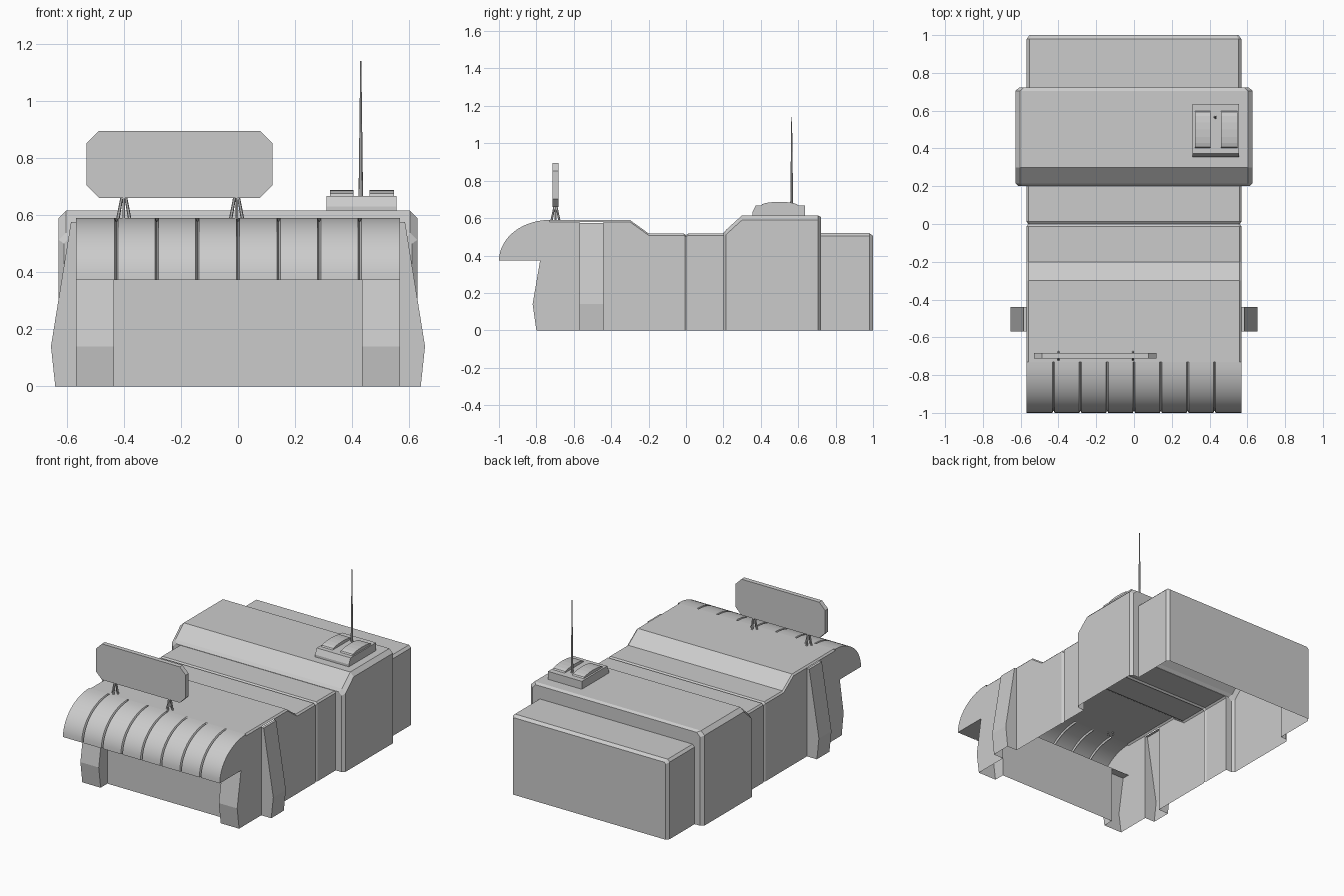
import bpy, bmesh, math
from mathutils import Vector

if "Cube" in bpy.data.objects:
    bpy.data.objects.remove(bpy.data.objects["Cube"])


def make(name, verts, faces):
    me = bpy.data.meshes.new(name)
    me.from_pydata(verts, [], faces)
    bm = bmesh.new()
    bm.from_mesh(me)
    bmesh.ops.remove_doubles(bm, verts=bm.verts, dist=1e-5)
    bmesh.ops.recalc_face_normals(bm, faces=bm.faces)
    bm.to_mesh(me)
    bm.free()
    ob = bpy.data.objects.new(name, me)
    bpy.context.collection.objects.link(ob)
    return ob


def prism(name, profile, a, b, place):
    """Extrude a closed 2D profile from a to b; place(p, q, t) gives xyz."""
    n = len(profile)
    verts = [place(p, q, t) for t in (a, b) for p, q in profile]
    faces = [tuple(range(n)), tuple(range(n, 2 * n))]
    faces += [(i, (i + 1) % n, n + (i + 1) % n, n + i) for i in range(n)]
    return make(name, verts, faces)


def open_faces(ob, test):
    """Delete faces whose centre passes the test."""
    bm = bmesh.new()
    bm.from_mesh(ob.data)
    bm.normal_update()
    bad = [f for f in bm.faces if test(f)]
    bmesh.ops.delete(bm, geom=bad, context='FACES')
    bm.to_mesh(ob.data)
    bm.free()


def rod(name, p, q, r1, r2, sides=6):
    p, q = Vector(p), Vector(q)
    bpy.ops.mesh.primitive_cone_add(vertices=sides, radius1=r1, radius2=r2,
                                    depth=(q - p).length, location=(p + q) / 2)
    ob = bpy.context.object
    ob.name = name
    ob.rotation_euler = (q - p).to_track_quat('Z', 'Y').to_euler()
    return ob


# Body shell: chamfered sections lofted front to back, open underneath
# (y, half width, height, chamfer)
sections = [(-.73, .568, .59, .01), (-.57, .568, .59, .01), (-.44, .568, .59, .01),
            (-.30, .568, .59, .01), (-.20, .568, .518, .01), (-.012, .568, .518, .01),
            (0, .56, .508, .01), (.012, .568, .518, .01), (.20, .568, .518, .01),
            (.20, .61, .52, .02), (.215, .628, .538, .025), (.30, .628, .615, .025),
            (.705, .628, .615, .025), (.722, .608, .605, .025),
            (.722, .568, .52, .015), (.98, .568, .52, .015), (1.0, .553, .505, .01)]
verts, faces = [], []
for y, w, h, c in sections:
    verts += [(-w, y, 0), (-w, y, h - c), (-w + c, y, h),
              (w - c, y, h), (w, y, h - c), (w, y, 0)]
for s in range(len(sections) - 1):
    for k in range(5):
        if s == 1 and k in (0, 4):      # recess behind side pillars
            continue
        i = s * 6 + k
        faces.append((i, i + 1, i + 7, i + 6))
last = (len(sections) - 1) * 6
faces.append(tuple(range(last, last + 6)))
make("body_shell", verts, faces)

# Front wall between the corner pillars
make("front_wall", [(-.435, -.73, 0), (.435, -.73, 0), (.435, -.73, .375), (-.435, -.73, .375)],
     [(0, 1, 2, 3)])

# Rounded visor with grooves across the front
xs = [-.568]
for i in range(-3, 4):
    xs += [i * .142 - .006, i * .142, i * .142 + .006]
xs.append(.568)
N = 14
verts, faces = [], []
for j, x in enumerate(xs):
    d = .012 if 0 < j < len(xs) - 1 and j % 3 == 2 else 0
    for i in range(N + 1):
        a = math.pi / 2 * i / N
        verts.append((x, -.73 - (.27 - d) * math.cos(a), .373 + (.217 - d) * math.sin(a)))
    verts.append((x, -.73, .373))
R = N + 2
for j in range(len(xs) - 1):
    for i in list(range(N)) + [N + 1]:   # back stays open to the body
        k = (i + 1) % R
        faces.append((j * R + i, j * R + k, (j + 1) * R + k, (j + 1) * R + i))
faces += [tuple(range(R)), tuple(range((len(xs) - 1) * R, len(xs) * R))]
visor = make("front_visor", verts, faces)
bpy.context.view_layer.objects.active = visor
visor.select_set(True)
bpy.ops.object.shade_smooth_by_angle(angle=math.radians(25))

# Corner and side pillars, hollow like the shell
for s, side in ((-1, "left"), (1, "right")):
    p = prism("front_pillar_" + side, [(-.73, 0), (-.80, 0), (-.82, .14), (-.78, .374), (-.73, .374)],
              s * .435, s * .568, lambda a, b, t: (t, a, b))
    open_faces(p, lambda f: f.calc_center_median().z < .001 or
               (abs(f.normal.y) > .9 and f.calc_center_median().y > -.74))
    p = prism("side_pillar_" + side, [(.568, 0), (.64, 0), (.655, .14), (.585, .575), (.568, .575)],
              -.57, -.44, lambda a, b, t, s=s: (s * a, t, b))
    open_faces(p, lambda f: f.calc_center_median().z < .001 or
               (abs(f.normal.x) > .9 and abs(f.calc_center_median().x) < .57))

# Octagonal sign panel on splayed legs
x0, x1, z0, z1, c = -.53, .12, .66, .895, .043
prism("sign_panel", [(x0 + c, z0), (x1 - c, z0), (x1, z0 + c), (x1, z1 - c),
                     (x1 - c, z1), (x0 + c, z1), (x0, z1 - c), (x0, z0 + c)],
      -.713, -.683, lambda a, b, t: (a, t, b))
for x in (-.4, -.005):
    for dx, dy in ((1, 0), (-1, 0), (0, 1), (0, -1)):
        rod("sign_leg", (x + dx * .021, -.698 + dy * .021, .585),
            (x + dx * .007, -.698 + dy * .006, .662), .006, .005)

# Roof hatch with two curved pads
prism("roof_hatch", [(.355, .61), (.355, .63), (.372, .667), (.635, .667), (.635, .61)],
      .31, .555, lambda a, b, t: (t, a, b))
pad = [(.40, .665)] + [(.50 - .1 * math.cos(a), .667 + .02 * math.sin(a))
                       for a in [math.pi * i / 8 for i in range(1, 8)]] + [(.60, .665)]
for xa, xb in ((.322, .405), (.46, .547)):
    prism("hatch_pad", pad, xa, xb, lambda a, b, t: (t, a, b))

# Aerial
rod("aerial", (.43, .565, .66), (.43, .565, 1.14), .008, .002, 8)
